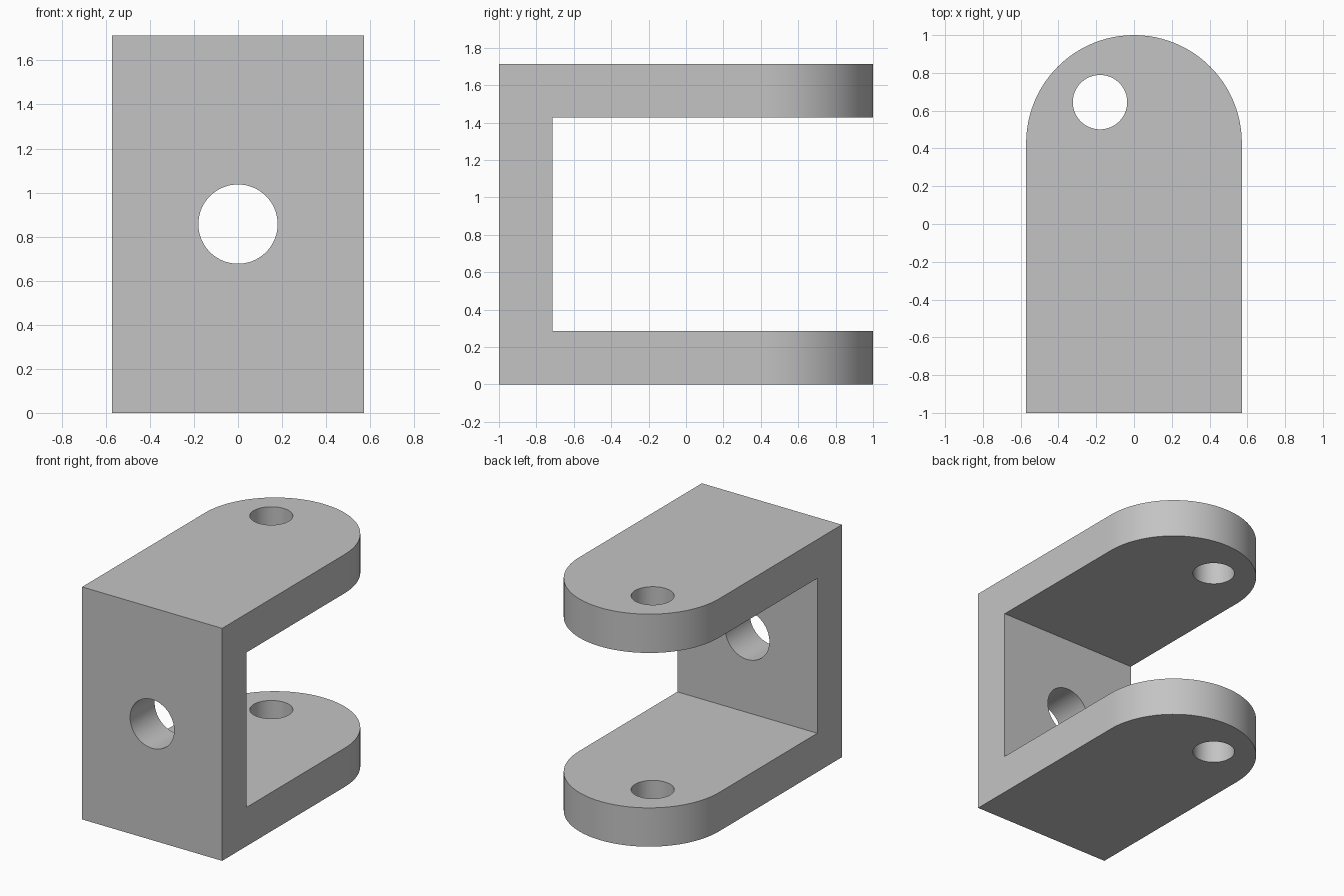
import bpy, bmesh, math
from mathutils import Matrix

cube = bpy.data.objects.get("Cube")
if cube:
    bpy.data.objects.remove(cube, do_unlink=True)

HALF_W, HEIGHT, THICK = 0.571, 1.714, 0.286
ARC_Y = 1 - HALF_W          # centre of the rounded arm ends
ARC_STEPS = 48

grey = bpy.data.materials.new("plain grey")
grey.use_nodes = True
colour = (0.55, 0.55, 0.55, 1)
grey.diffuse_color = colour
grey.node_tree.nodes["Principled BSDF"].inputs["Base Color"].default_value = colour


def add_object(name, bm):
    bmesh.ops.recalc_face_normals(bm, faces=bm.faces)
    mesh = bpy.data.meshes.new(name)
    bm.to_mesh(mesh)
    bm.free()
    mesh.materials.append(grey)
    obj = bpy.data.objects.new(name, mesh)
    bpy.context.collection.objects.link(obj)
    return obj


def cylinder(name, radius, depth, matrix):
    bm = bmesh.new()
    bmesh.ops.create_cone(bm, cap_ends=True, segments=64, radius1=radius,
                          radius2=radius, depth=depth, matrix=matrix)
    return add_object(name, bm)


def box(name, size, centre):
    bm = bmesh.new()
    bmesh.ops.create_cube(bm, size=1,
                          matrix=Matrix.Translation(centre) @ Matrix.Diagonal((*size, 1)))
    return add_object(name, bm)


def cut(target, cutter):
    cutter.hide_render = True
    mod = target.modifiers.new(cutter.name, 'BOOLEAN')
    mod.operation, mod.solver, mod.object = 'DIFFERENCE', 'EXACT', cutter
    bpy.context.view_layer.objects.active = target
    bpy.ops.object.modifier_apply(modifier=mod.name)
    bpy.data.objects.remove(cutter, do_unlink=True)


# Clevis bracket: round-ended outline raised to full height
bm = bmesh.new()
outline = [(-HALF_W, -1), (HALF_W, -1)]
for i in range(ARC_STEPS + 1):
    a = math.pi * i / ARC_STEPS
    outline.append((HALF_W * math.cos(a), ARC_Y + HALF_W * math.sin(a)))
base = bm.faces.new([bm.verts.new((x, y, 0)) for x, y in outline])
raised = bmesh.ops.extrude_face_region(bm, geom=[base])["geom"]
bmesh.ops.translate(bm, vec=(0, 0, HEIGHT),
                    verts=[v for v in raised if isinstance(v, bmesh.types.BMVert)])
bracket = add_object("clevis_bracket", bm)

# Open slot between the two arms
slot_front = -1 + THICK
slot_back = 1.2
cut(bracket, box("arm_slot", (2, slot_back - slot_front, HEIGHT - 2 * THICK),
                 (0, (slot_front + slot_back) / 2, HEIGHT / 2)))

# Offset pin hole through both arms
cut(bracket, cylinder("pin_hole", 0.144, 3, Matrix.Translation((-0.18, 0.645, HEIGHT / 2))))

# Mounting hole through the front plate
cut(bracket, cylinder("mounting_hole", 0.18, 1,
                      Matrix.Translation((0, -1 + THICK / 2, HEIGHT / 2))
                      @ Matrix.Rotation(math.pi / 2, 4, 'X')))

# Smooth curved walls, crisp edges
bpy.ops.object.select_all(action='DESELECT')
bracket.select_set(True)
bpy.context.view_layer.objects.active = bracket
bpy.ops.object.shade_smooth_by_angle(angle=math.radians(30))
